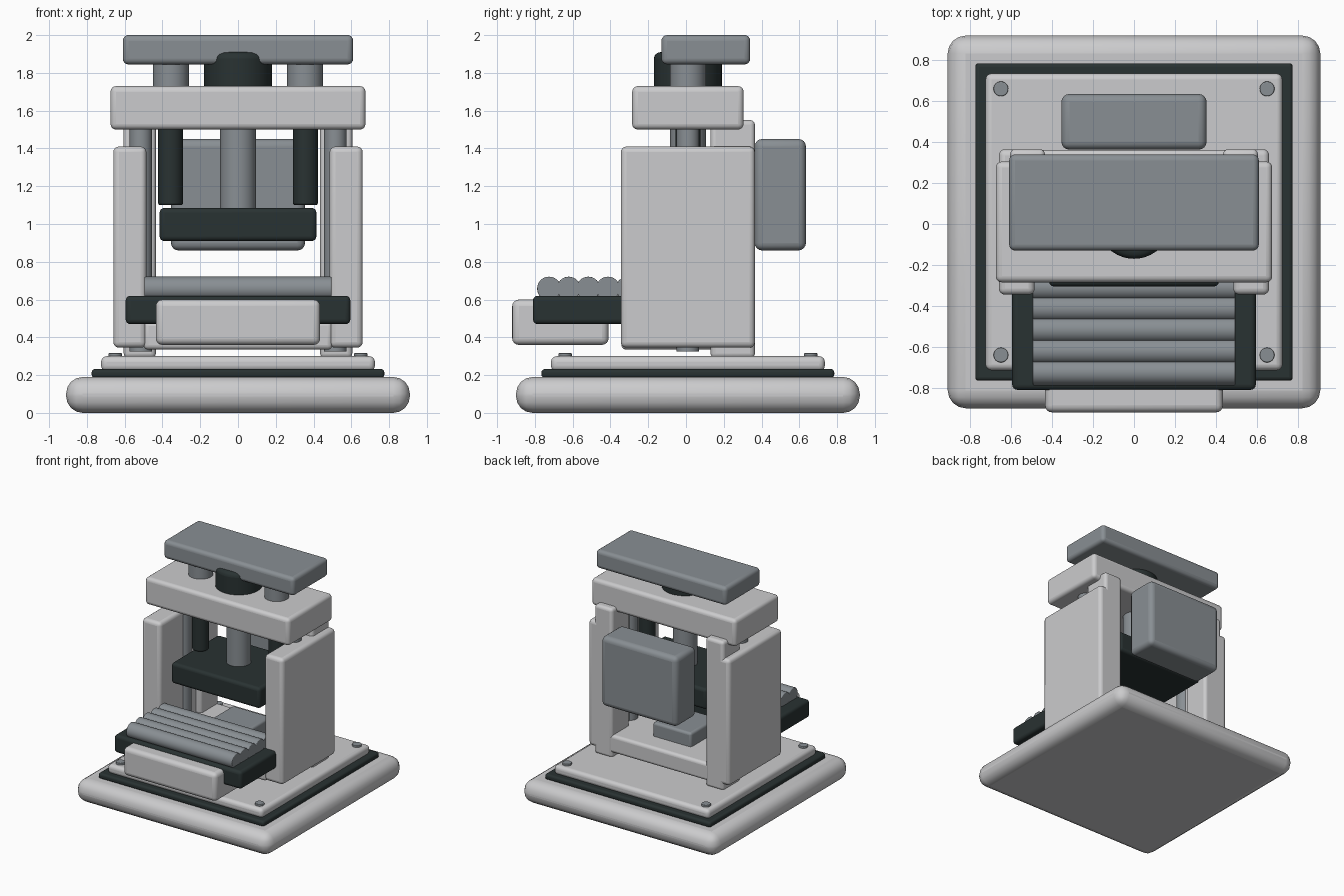
import bpy
import math

cube = bpy.data.objects.get("Cube")
if cube:
    bpy.data.objects.remove(cube, do_unlink=True)

MID = 0.01  # depth centre of the machine body


def material(name, rgb):
    mat = bpy.data.materials.new(name)
    mat.use_nodes = True
    mat.diffuse_color = (*rgb, 1)
    mat.node_tree.nodes["Principled BSDF"].inputs["Base Color"].default_value = (*rgb, 1)
    return mat


LIGHT = material("light grey shell", (0.6, 0.6, 0.61))
STEEL = material("steel grey", (0.25, 0.275, 0.295))
DARK = material("dark slate", (0.022, 0.032, 0.032))


def finish(name, mat, bevel):
    """Name and colour the active part, then round its edges."""
    ob = bpy.context.object
    ob.name = name
    bpy.ops.object.transform_apply(location=False, rotation=True, scale=True)
    ob.data.materials.append(mat)
    if bevel:
        mod = ob.modifiers.new("rounded_edges", 'BEVEL')
        mod.width = bevel
        mod.segments = 4
        mod.limit_method = 'ANGLE'
        mod.angle_limit = math.radians(40)
    bpy.ops.object.shade_smooth_by_angle(angle=math.radians(35))
    return ob


def box(name, mat, xs, ys, zs, bevel=0.025):
    spans = (xs, ys, zs)
    bpy.ops.mesh.primitive_cube_add(size=1, location=[(a + b) / 2 for a, b in spans])
    bpy.context.object.scale = [b - a for a, b in spans]
    return finish(name, mat, bevel)


def rod(name, mat, x, y, zs, radius, bevel=0):
    bpy.ops.mesh.primitive_cylinder_add(vertices=40, radius=radius, depth=zs[1] - zs[0],
                                        location=(x, y, sum(zs) / 2))
    return finish(name, mat, bevel)


def wide(half):
    return (-half, half)


def deep(half):
    return (MID - half, MID + half)


# Stepped base with corner bolts
box("base_plinth", LIGHT, wide(0.91), deep(0.91), (0, 0.19), 0.088)
box("base_gasket", DARK, wide(0.775), deep(0.775), (0.185, 0.232), 0.018)
box("base_platform", LIGHT, wide(0.725), deep(0.725), (0.22, 0.3), 0.03)
for side in (-1, 1):
    for end in (-1, 1):
        rod("base_bolt", STEEL, side * 0.65, MID + end * 0.65, (0.28, 0.316), 0.036, 0.005)

# Mirrored frame parts
for side, label in ((1, "left"), (-1, "right")):
    def span(a, b):
        return tuple(sorted((side * a, side * b)))

    box(label + "_side_panel", LIGHT, span(0.485, 0.66), deep(0.355), (0.345, 1.41), 0.03)
    box(label + "_rear_column", LIGHT, span(0.435, 0.605), (0.13, 0.365), (0.29, 1.55), 0.025)
    rod(label + "_guide_rod", STEEL, side * 0.515, MID, (0.325, 1.55), 0.06)
    rod(label + "_damper", DARK, side * 0.357, MID, (1.1, 1.55), 0.066, 0.012)
    rod(label + "_top_post", STEEL, side * 0.355, MID, (1.7, 1.88), 0.095)

# Bed between the panels with its work block
box("bed", LIGHT, wide(0.5), deep(0.352), (0.335, 0.485))
box("work_block", STEEL, wide(0.18), deep(0.18), (0.46, 0.6), 0.02)

# Press: crosshead, piston, ram and cap
box("crosshead", LIGHT, wide(0.675), deep(0.295), (1.5, 1.73), 0.03)
rod("piston", STEEL, 0, MID, (1.05, 1.55), 0.095)
box("press_head", DARK, wide(0.415), deep(0.315), (0.91, 1.085))
rod("drive_collar", DARK, 0, MID, (1.7, 1.91), 0.18, 0.035)
box("top_plate", STEEL, wide(0.61), (-0.13, 0.34), (1.845, 2.0), 0.03)

# Control box on the rear
box("rear_box", STEEL, wide(0.355), (0.363, 0.635), (0.86, 1.45), 0.04)

# Front feed tray with rollers
box("front_apron", LIGHT, wide(0.435), (-0.92, -0.41), (0.36, 0.6), 0.035)
box("feed_tray", DARK, wide(0.595), (-0.81, -0.25), (0.47, 0.62), 0.025)
for i in range(5):
    bpy.ops.mesh.primitive_cylinder_add(vertices=40, radius=0.063, depth=0.99,
                                        location=(0, -0.725 + i * 0.104, 0.658),
                                        rotation=(0, math.pi / 2, 0))
    finish("feed_roller", STEEL, 0.006)
